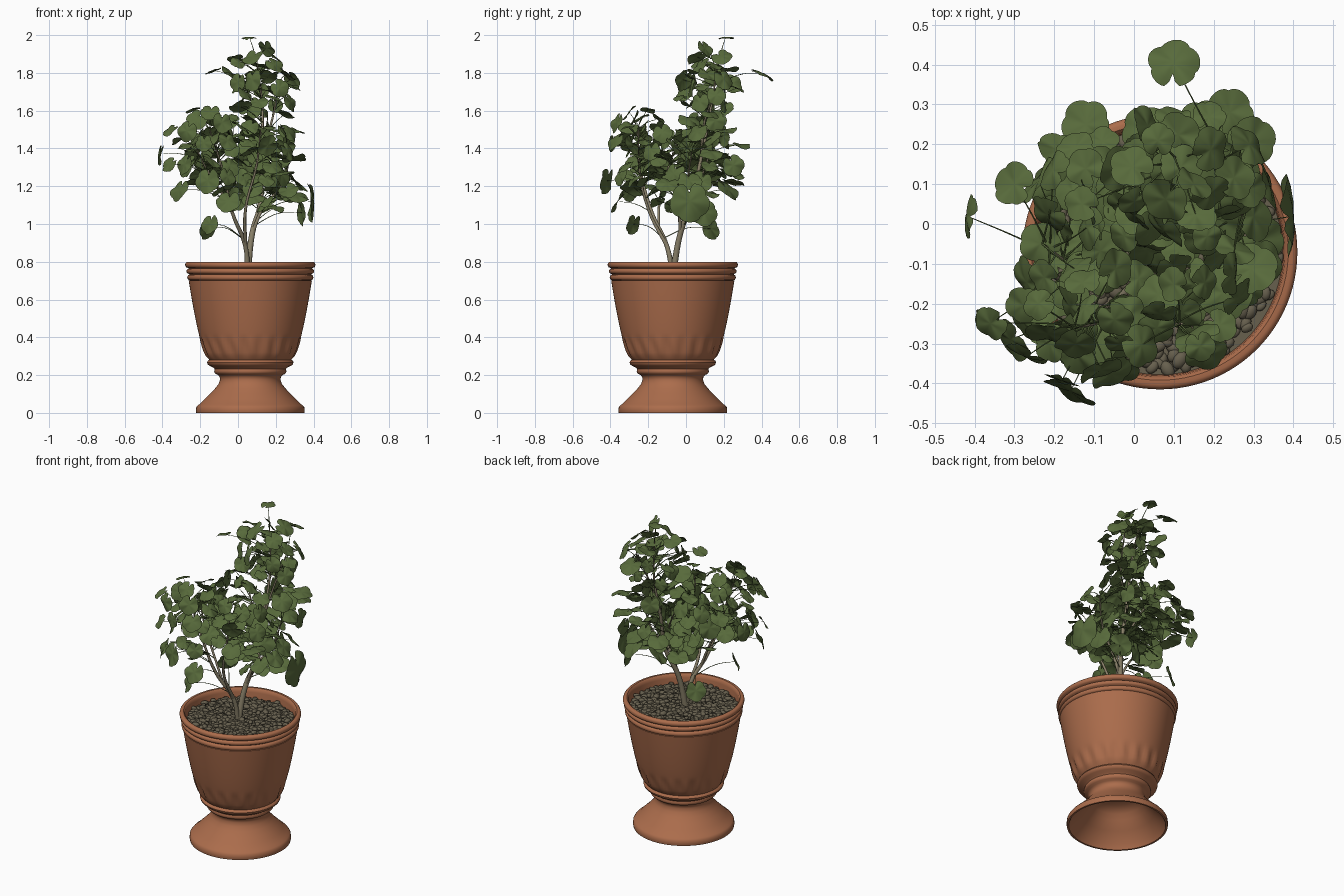
import bpy, bmesh, math, random
from mathutils import Vector, Matrix

if "Cube" in bpy.data.objects:
    bpy.data.objects.remove(bpy.data.objects["Cube"])

random.seed(5)
CX, CY = 0.065, -0.07          # pot axis


def material(name, rgb):
    m = bpy.data.materials.new(name)
    m.diffuse_color = (*rgb, 1)
    m.use_nodes = True
    m.node_tree.nodes["Principled BSDF"].inputs["Base Color"].default_value = m.diffuse_color
    return m


TERRACOTTA = material("terracotta", (0.41, 0.152, 0.072))
STONE = material("stone", (0.135, 0.116, 0.076))
BARK = material("bark", (0.25, 0.215, 0.14))
LEAF = material("leaf green", (0.097, 0.145, 0.044))


def select(ob):
    bpy.context.collection.objects.link(ob)
    bpy.ops.object.select_all(action='DESELECT')
    ob.select_set(True)
    bpy.context.view_layer.objects.active = ob


def finish(name, bm, mat, angle=40):
    me = bpy.data.meshes.new(name)
    bm.to_mesh(me)
    bm.free()
    me.materials.append(mat)
    select(bpy.data.objects.new(name, me))
    bpy.ops.object.shade_smooth_by_angle(angle=math.radians(angle))


def lathe(name, profile, mat, n=96, offset=lambda z, a: 0):
    bm = bmesh.new()
    rings = []
    for r, z in profile:
        if r == 0:
            rings.append([bm.verts.new((CX, CY, z))] * n)
            continue
        ring = []
        for j in range(n):
            a = 2 * math.pi * j / n
            rr = r + offset(z, a)
            ring.append(bm.verts.new((CX + rr * math.cos(a), CY + rr * math.sin(a), z)))
        rings.append(ring)
    for p, q in zip(rings, rings[1:]):
        for j in range(n):
            k = (j + 1) % n
            bm.faces.new(list(dict.fromkeys((p[j], p[k], q[k], q[j]))))
    bmesh.ops.recalc_face_normals(bm, faces=bm.faces)
    finish(name, bm, mat)


# Urn: hollow foot, neck, collar, bowl, triple-ring rim, inside wall
foot = [(0, .19), (.10, .19), (.145, .16), (.165, .13), (.21, .085), (.26, .03), (.275, 0),
        (.286, 0), (.288, .012), (.286, .03), (.278, .04), (.266, .048), (.24, .075),
        (.212, .102), (.186, .13), (.168, .153), (.16, .175), (.162, .19), (.17, .2)]
collar = [(.183, .206), (.19, .214), (.191, .222), (.188, .232), (.196, .24), (.216, .249),
          (.226, .258), (.229, .268), (.225, .276), (.217, .281)]
bowl = [(.22 + .106 * (i / 24) ** .62, .285 + .415 * i / 24) for i in range(25)]
rim = []
for r, z0, z1 in ((.334, .702, .732), (.338, .736, .764), (.345, .768, .8)):
    h = (z1 - z0) / 2
    for i in range(7):
        t = -math.pi / 2 + math.pi * i / 6
        rim.append((r - .013 + .013 * math.cos(t), z0 + h + h * math.sin(t)))
inside = [(.322, .8), (.314, .793), (.311, .775), (.305, .70), (0, .70)]


def flutes(z, a):
    # slanted leaf-like dents round the bottom of the bowl
    if not .285 < z < .41:
        return 0
    t = (z - .285) / .125
    return .006 * math.sin(math.pi * t) * (math.sin(20 * a + 1.5 * t) - .3)


lathe("urn", foot + collar + bowl + rim + inside, TERRACOTTA, offset=flutes)
lathe("mulch_bed", [(0, .737), (.309, .737)], STONE, n=48)

# Pebble mulch, spread on a sunflower spiral
bm = bmesh.new()
N = 560
for i in range(N):
    r = .296 * math.sqrt((i + .5) / N)
    a = i * 2.39996 + random.uniform(-.05, .05)
    pos = Vector((CX + r * math.cos(a), CY + r * math.sin(a), .744 + random.uniform(-.007, .01)))
    s = random.uniform(.75, 1.25)
    mat = (Matrix.Translation(pos) @ Matrix.Rotation(random.uniform(0, 6.28), 4, 'Z')
           @ Matrix.Rotation(random.uniform(-.5, .5), 4, 'X')
           @ Matrix.Diagonal((.02 * s, .0145 * s, .011 * s, 1)))
    bmesh.ops.create_icosphere(bm, subdivisions=2, radius=1, matrix=mat)
finish("pebbles", bm, STONE, 80)


def tubes(name, paths, mat, bevel, res):
    """paths: list of (points, start radius factor, end radius factor)"""
    cu = bpy.data.curves.new(name, 'CURVE')
    cu.dimensions = '3D'
    cu.bevel_depth = bevel
    cu.bevel_resolution = res
    cu.resolution_u = 5
    cu.use_fill_caps = True
    for pts, r0, r1 in paths:
        sp = cu.splines.new('BEZIER')
        sp.bezier_points.add(len(pts) - 1)
        for i, (bp, p) in enumerate(zip(sp.bezier_points, pts)):
            bp.co = p
            bp.handle_left_type = bp.handle_right_type = 'AUTO'
            bp.radius = r0 + (r1 - r0) * i / (len(pts) - 1)
    cu.materials.append(mat)
    select(bpy.data.objects.new(name, cu))
    bpy.ops.object.convert(target='MESH')


# Woody stems: tall rear stem, low front-left stem and their side branches
root, fork, knee, bend = (.05, -.07, .73), (.075, -.03, .95), (.12, .03, 1.12), (.12, .08, 1.35)
low = (.04, -.1, .88)
stems = [
    ([root, fork, knee, bend, (.13, .13, 1.6), (.1, .17, 1.86)], 1.8, .3),
    ([root, low, (-.03, -.18, 1.06), (-.08, -.24, 1.28), (-.15, -.26, 1.5)], 1.5, .3),
    ([fork, (.14, -.03, 1.1), (.23, 0, 1.2), (.28, .03, 1.38)], 1, .3),
    ([low, (.04, -.2, 1.08), (.1, -.25, 1.32), (.12, -.25, 1.5)], 1, .3),
    ([(.0, -.145, .98), (-.06, -.14, 1.12), (-.16, -.1, 1.28), (-.23, -.05, 1.42)], .8, .3),
    ([knee, (.05, .1, 1.3), (-.03, .15, 1.45)], .8, .3),
    ([bend, (.18, .1, 1.55), (.22, .18, 1.75)], .8, .3),
]
tubes("stems", stems, BARK, .01, 3)

# Leaf placement: (x, y, z, radius, outward tilt) for the leaves on the outline
outline = [
    (.06, .21, 1.99, .042, .05), (.10, .405, 1.8, .065, .25), (-.42, .02, 1.37, .055, .9),
    (-.30, .1, 1.45, .055, .4), (.40, .02, 1.12, .105, .93), (.34, .1, 1.06, .07, .9),
    (-.16, .13, .975, .06, .7), (-.12, .25, 1.22, .062, .3), (-.15, -.28, 1.0, .055, .7),
    (-.16, -.42, 1.23, .07, .8), (-.31, -.29, 1.18, .062, .6), (-.36, -.25, 1.5, .045, .4),
    (.30, .02, 1.23, .065, .5), (.29, .2, 1.77, .06, .6), (.24, .28, 1.42, .06, .15),
    (-.13, .05, 1.81, .045, .4), (-.05, -.36, 1.12, .065, .6), (-.24, -.2, 1.61, .04, .2),
    (.15, .1, 1.93, .05, .5),
]
leaves = [(*q, .05, -.03, .08) for q in outline]      # + facing centre, wobble
# ... and loose clouds of leaves: (centre, half sizes, count)
clouds = [
    ((.13, .13, 1.73), (.2, .18, .2), 34),
    ((.15, .15, 1.38), (.19, .15, .24), 28),
    ((-.14, -.23, 1.38), (.24, .2, .23), 38),
    ((.16, -.2, 1.38), (.18, .17, .2), 18),
    ((.20, -.02, 1.22), (.17, .19, .15), 16),
    ((.02, .0, 1.33), (.18, .14, .24), 16),
    ((-.1, .1, 1.38), (.17, .14, .2), 13),
]
for c, h, count in clouds:
    made = tries = 0
    while made < count and tries < 600:
        tries += 1
        d = Vector([random.gauss(0, 1) for _ in range(3)]).normalized()
        d *= random.random() ** .4
        p = Vector([c[i] + h[i] * d[i] for i in range(3)])
        if all((p - Vector(q[:3])).length > .078 for q in leaves):
            size = random.uniform(.038, .062) * (1.12 if p.z < 1.4 else 1)
            leaves.append((*p, size, random.uniform(.1, .72), c[0] * .8, c[1] * .8, .3))
            made += 1

# Points along the stems to which the stalks attach
joints = []
for pts, _, _ in stems:
    for a, b in zip(pts, pts[1:]):
        joints += [Vector(a).lerp(Vector(b), t / 4) for t in range(5)]
joints = [j for j in joints if j.z > .92]


def add_leaf(bm, pos, R, normal, tip):
    """Rounded, shallowly lobed blade with a heart-shaped notch at the stalk"""
    side = normal.cross(tip).normalized()
    tip = side.cross(normal)
    n, phase, curl = 40, random.uniform(0, 6.28), random.uniform(.05, .3)
    centre, prev = bm.verts.new(pos), None
    for f in (.35, .7, 1):
        ring = []
        for j in range(n):
            a = 2 * math.pi * j / n
            back = abs(math.pi - a)
            r = .9 + .12 * abs(math.cos(2.5 * a)) ** .6 + .04 * math.cos(a)
            r = f * (r - .42 * math.exp(-(back / .17) ** 2))
            h = -curl * r * r + .05 * r * math.cos(5 * a) + .09 * r * r * math.sin(3 * a + phase)
            h += .1 * r * abs(math.sin(a))
            ring.append(bm.verts.new(pos + R * (tip * r * math.cos(a) + side * r * math.sin(a) + normal * h)))
        for j in range(n):
            k = (j + 1) % n
            bm.faces.new((prev[j], ring[j], ring[k], prev[k]) if prev else (centre, ring[j], ring[k]))
        prev = ring


bm = bmesh.new()
stalks = []
for x, y, z, R, tilt, ax, ay, wob in leaves:
    p = Vector((x, y, z))
    out = Vector((x - ax, y - ay, 0)).normalized()
    wobble = Vector([random.gauss(0, wob) for _ in range(3)])
    normal = (out * tilt + Vector((0, 0, 1 - tilt)) + wobble).normalized()
    normal.z = max(normal.z, .05)
    normal.normalize()
    add_leaf(bm, p, R, normal, out - Vector((0, 0, tilt)) + wobble * .5)
    # arching stalk from a stem point below the leaf
    j = min(joints, key=lambda q: (q - p).length + 3 * max(0, q.z - p.z + .05))
    mid = j.lerp(p, .55) + Vector((0, 0, .1 * (p - j).length)) - normal * .01
    stalks.append(([j, mid, p - normal * .001], 1.4, .6))
finish("leaves", bm, LEAF, 80)
tubes("leaf_stalks", stalks, LEAF, .0018, 1)
